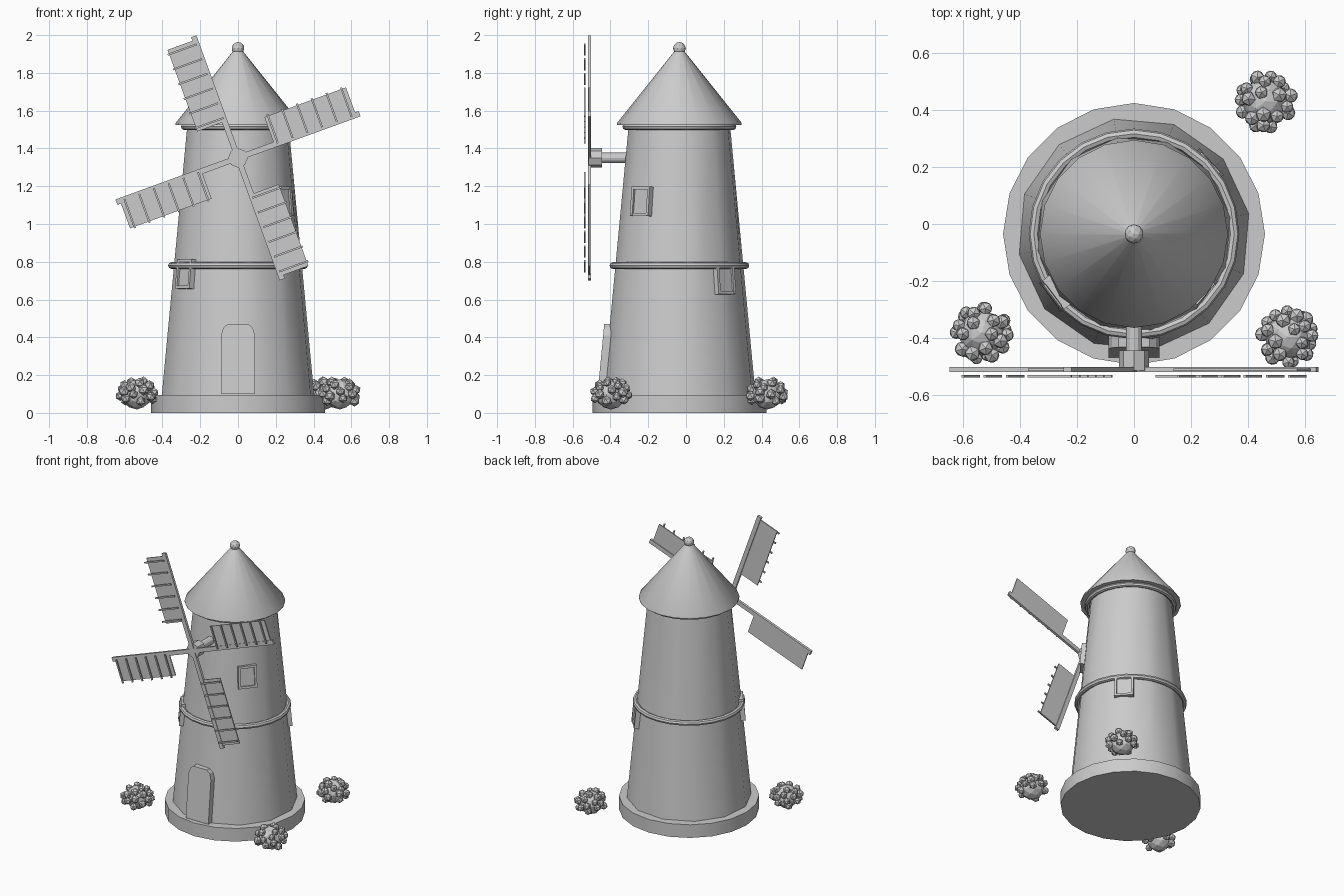
import bpy, bmesh, math, random
from mathutils import Matrix, Vector

if "Cube" in bpy.data.objects:
    bpy.data.objects.remove(bpy.data.objects["Cube"])

random.seed(4)
CY = -0.035                      # tower axis in y
HUB = Vector((0, 0, 1.35))


def wall_radius(z):
    return 0.41 - (z - 0.09) * 0.096


def add_object(name, bm, smooth=None):
    bmesh.ops.recalc_face_normals(bm, faces=bm.faces)
    me = bpy.data.meshes.new(name)
    bm.to_mesh(me)
    bm.free()
    ob = bpy.data.objects.new(name, me)
    bpy.context.collection.objects.link(ob)
    if smooth:
        bpy.ops.object.select_all(action='DESELECT')
        ob.select_set(True)
        bpy.context.view_layer.objects.active = ob
        bpy.ops.object.shade_smooth_by_angle(angle=math.radians(smooth))
    return ob


def lathe(name, profile, sides, phase=0.0, smooth=40):
    """Closed solid of revolution around the tower axis from (radius, z) points."""
    bm = bmesh.new()
    rings = []
    for r, z in profile:
        rings.append([bm.verts.new((r * math.cos(phase + i * math.tau / sides),
                                    CY + r * math.sin(phase + i * math.tau / sides), z))
                      for i in range(sides)])
    for a, b in zip(rings, rings[1:]):
        for i in range(sides):
            j = (i + 1) % sides
            bm.faces.new((a[i], a[j], b[j], b[i]))
    bm.faces.new(rings[0])
    bm.faces.new(rings[-1])
    return add_object(name, bm, smooth)


def torus(name, major, minor, z):
    bpy.ops.mesh.primitive_torus_add(major_radius=major, minor_radius=minor, location=(0, CY, z),
                                     major_segments=24, minor_segments=8)
    ob = bpy.context.object
    ob.name = name
    bpy.ops.object.shade_smooth_by_angle(angle=math.radians(40))


def box(bm, lo, hi, matrix=Matrix()):
    lo, hi = Vector(lo), Vector(hi)
    size = Matrix.Diagonal((*(hi - lo), 1))
    bmesh.ops.create_cube(bm, size=1, matrix=matrix @ Matrix.Translation((lo + hi) / 2) @ size)


def cylinder_y(name, radius, y0, y1, sides):
    bm = bmesh.new()
    m = Matrix.Translation((0, (y0 + y1) / 2, HUB.z)) @ Matrix.Rotation(math.pi / 2, 4, 'X')
    bmesh.ops.create_cone(bm, cap_ends=True, segments=sides, radius1=radius, radius2=radius,
                          depth=abs(y1 - y0), matrix=m)
    return add_object(name, bm)


# Tower body, plinth and roof
lathe("plinth", [(0.46, 0), (0.46, 0.095)], 20)
lathe("tower", [(wall_radius(0.05), 0.05), (wall_radius(1.53), 1.53)], 12, math.radians(10))
lathe("roof", [(0.33, 1.525), (0.33, 1.535), (0.018, 1.925)], 20)
torus("middle_band", 0.352, 0.018, 0.78)
torus("top_band", 0.285, 0.017, 1.515)

# Finial ball
bm = bmesh.new()
bmesh.ops.create_icosphere(bm, subdivisions=2, radius=0.034, matrix=Matrix.Translation((0, CY, 1.93)))
add_object("finial", bm)

# Arched door leaning with the wall
bm = bmesh.new()
half = [(0.09, 0.10), (0.09, 0.41), (0.078, 0.45), (0.055, 0.47)]
outline = half + [(-x, z) for x, z in reversed(half)]
front = [bm.verts.new((x, -0.478 + 0.096 * z, z)) for x, z in outline]
res = bmesh.ops.extrude_face_region(bm, geom=[bm.faces.new(front)])
bmesh.ops.translate(bm, vec=(0, 0.06, 0), verts=[v for v in res["geom"] if isinstance(v, bmesh.types.BMVert)])
add_object("door", bm)

# Windows: pane with side frames, set into the wall
for name, deg, z in (("window_right", -40, 1.12), ("window_left", 217, 0.735), ("window_back", 43, 0.705)):
    m = (Matrix.Translation((0, CY, z)) @ Matrix.Rotation(math.radians(deg), 4, 'Z')
         @ Matrix.Translation((wall_radius(z), 0, 0)) @ Matrix.Rotation(-0.096, 4, 'Y'))
    bm = bmesh.new()
    box(bm, (-0.04, -0.05, -0.07), (0.004, 0.05, 0.07), m)
    for s in (-1, 1):
        box(bm, (-0.04, s * 0.055 - 0.008, -0.078), (0.015, s * 0.055 + 0.008, 0.078), m)
        box(bm, (-0.04, -0.055, s * 0.07 - 0.008), (0.013, 0.055, s * 0.07 + 0.008), m)
    add_object(name, bm)

# Axle and hub
cylinder_y("axle", 0.028, -0.25, -0.46, 12)
cylinder_y("hub", 0.052, -0.445, -0.515, 8)

# Four sails: spar, cloth panel and cross slats
for k in range(4):
    m = Matrix.Translation(HUB) @ Matrix.Rotation(-math.radians(20 + 90 * k), 4, 'Y')
    bm = bmesh.new()
    box(bm, (0, -0.52, -0.015), (0.685, -0.502, 0.015), m)
    add_object(f"sail_spar_{k + 1}", bm)
    bm = bmesh.new()
    box(bm, (0.205, -0.516, 0.01), (0.665, -0.508, 0.155), m)
    add_object(f"sail_panel_{k + 1}", bm)
    bm = bmesh.new()
    for i in range(6):
        u = 0.225 + i * 0.083
        box(bm, (u - 0.005, -0.54, 0.0), (u + 0.005, -0.531, 0.163), m)
    add_object(f"sail_slats_{k + 1}", bm)

# Bushes: faceted core covered in small leaf balls
for n, (x, y) in enumerate(((-0.535, -0.383), (0.54, -0.397), (0.462, 0.43))):
    bm = bmesh.new()
    c = Vector((x, y, 0.098))
    bmesh.ops.create_icosphere(bm, subdivisions=2, radius=0.08, matrix=Matrix.Translation(c))
    count = 24
    for i in range(count):
        h = 0.92 - 1.4 * i / (count - 1)
        a = i * 2.39996 + n + random.uniform(-0.2, 0.2)
        r = math.sqrt(1 - h * h)
        p = c + Vector((r * math.cos(a) * 0.09, r * math.sin(a) * 0.09, h * 0.075))
        m = Matrix.Translation(p) @ Matrix.Rotation(random.uniform(0, 6), 4, 'Z')
        bmesh.ops.create_icosphere(bm, subdivisions=1, radius=random.uniform(0.024, 0.03), matrix=m)
    add_object(f"bush_{n + 1}", bm)
